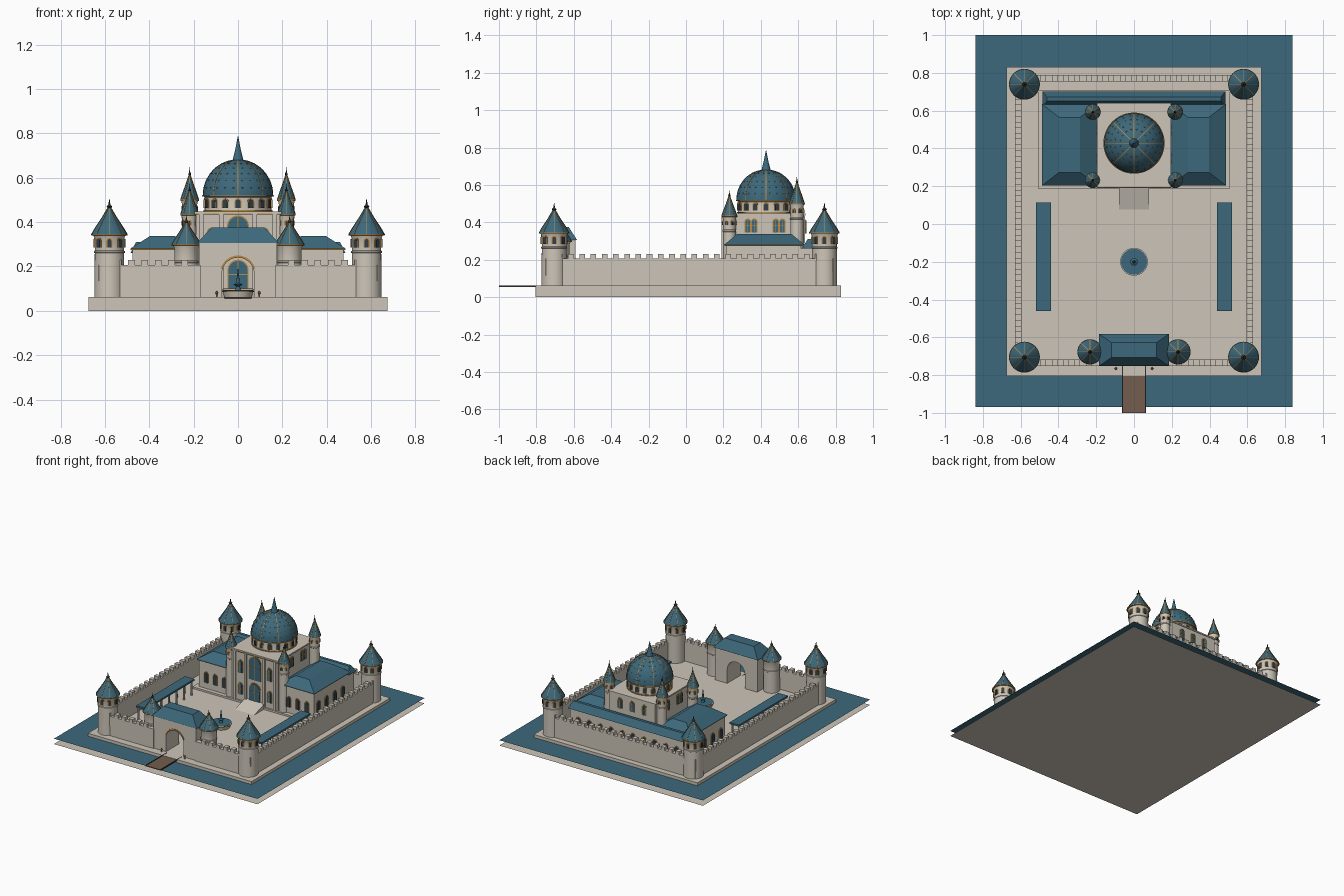
import bpy, bmesh
from math import sin, cos, pi, tau
from mathutils import Matrix, Vector

if "Cube" in bpy.data.objects:
    bpy.data.objects.remove(bpy.data.objects["Cube"])


def material(name, *rgb):
    m = bpy.data.materials.new(name)
    m.use_nodes = True
    m.diffuse_color = (*rgb, 1)
    m.node_tree.nodes["Principled BSDF"].inputs["Base Color"].default_value = (*rgb, 1)
    return m


STONE = material("cream stone", .61, .56, .48)
BLUE = material("slate blue", .046, .14, .2)
GOLD = material("gold trim", .5, .26, .06)
GLASS = material("dark glass", .03, .05, .07)
WOOD = material("brown wood", .17, .11, .075)
IRON = material("dark iron", .03, .03, .035)


def build(name, mat, pieces, smooth=False):
    """Join (verts, faces) pieces into one object."""
    verts, faces = [], []
    for v, f in pieces:
        n = len(verts)
        verts += v
        faces += [[i + n for i in face] for face in f]
    mesh = bpy.data.meshes.new(name)
    mesh.from_pydata([tuple(v) for v in verts], [], faces)
    bm = bmesh.new()
    bm.from_mesh(mesh)
    bmesh.ops.recalc_face_normals(bm, faces=bm.faces)
    bm.to_mesh(mesh)
    bm.free()
    mesh.materials.append(mat)
    ob = bpy.data.objects.new(name, mesh)
    bpy.context.collection.objects.link(ob)
    if smooth:
        bpy.ops.object.select_all(action="DESELECT")
        ob.select_set(True)
        bpy.context.view_layer.objects.active = ob
        bpy.ops.object.shade_smooth_by_angle()
    return ob


def frustum(x0, x1, y0, y1, z0, z1, ix=0, iy=0):
    """Box whose top is pulled in by ix and iy."""
    v = [(x, y, z) for z, a, b in ((z0, 0, 0), (z1, ix, iy))
         for x, y in ((x0 + a, y0 + b), (x1 - a, y0 + b), (x1 - a, y1 - b), (x0 + a, y1 - b))]
    return v, [(3, 2, 1, 0), (4, 5, 6, 7)] + [(i, (i + 1) % 4, (i + 1) % 4 + 4, i + 4) for i in range(4)]


def prism(outline, matrix, depth):
    """Extrude an XZ outline toward local -y."""
    n = len(outline)
    v = [matrix @ Vector((x, y, z)) for y in (0, -depth) for x, z in outline]
    return v, [list(range(n)), list(range(2 * n - 1, n - 1, -1))] + \
        [(i, (i + 1) % n, (i + 1) % n + n, i + n) for i in range(n)]


def lathe(profile, x, y, seg=32):
    v = [(x + r * cos(tau * i / seg), y + r * sin(tau * i / seg), z) for r, z in profile for i in range(seg)]
    f = [(k * seg + i, k * seg + (i + 1) % seg, (k + 1) * seg + (i + 1) % seg, (k + 1) * seg + i)
         for k in range(len(profile) - 1) for i in range(seg)]
    return v, f + [list(range(seg))[::-1], list(range(len(v) - seg, len(v)))]


def ribs(profile, x, y, count, w=.0025, lift=.0025):
    """Thin raised strips running up a turned roof."""
    out = []
    for k in range(count):
        rot = Matrix.Translation((x, y, 0)) @ Matrix.Rotation(tau * k / count, 4, "Z")
        v = [rot @ Vector((r + d, s, z + d)) for r, z in profile for s, d in ((-w, -lift), (-w, lift), (w, lift), (w, -lift))]
        f = [(4 * j + a, 4 * j + (a + 1) % 4, 4 * j + 4 + (a + 1) % 4, 4 * j + 4 + a)
             for j in range(len(profile) - 1) for a in range(4)]
        out.append((v, f))
    return out


def arch(w, h):
    """Round-topped outline standing on z = 0."""
    return [(w / 2, 0)] + [(w / 2 * cos(pi * i / 12), h - w / 2 + w / 2 * sin(pi * i / 12)) for i in range(13)] + [(-w / 2, 0)]


frames, panes, blue_panes = [], [], []


def window(x, y, z, w, h, angle=0, blue=False):
    """Angle 0 faces the front."""
    m = Matrix.Translation((x, y, z)) @ Matrix.Rotation(angle, 4, "Z")
    frames.append(prism(arch(w + .01, h + .006), m, .004))
    target = blue_panes if blue else panes
    target.append(prism(arch(w, h), m, .007))
    if blue:
        frames.append(prism([(-.0015, 0), (.0015, 0), (.0015, h), (-.0015, h)], m, .009))
        frames.append(prism([(-w / 2, h * .5), (w / 2, h * .5), (w / 2, h * .5 + .004), (-w / 2, h * .5 + .004)], m, .009))


def ring_windows(x, y, z, r, w, h, count, blue=False):
    for k in range(count):
        a = tau * k / count
        window(x + (r - .001) * sin(a), y - (r - .001) * cos(a), z, w, h, a, blue)


def tower(name, x, y, r, eave, tip, base=.06, windows=8, wz=.06, seg=32):
    """Round tower with a bell-cast cone roof, ribs and finial."""
    band = eave - .085
    body = [(r * 1.03, base), (r, band), (r * 1.06, band + .002), (r * 1.06, band + .009),
            (r, band + .011), (r, eave - .02), (r * 1.14, eave)]
    build(name + "_body", STONE, [lathe(body, x, y, seg)], True)
    h = tip - eave
    roof = [(r * 1.22, eave), (r * 1.0, eave + h * .16), (r * .52, eave + h * .46), (r * .12, eave + h * .74)]
    build(name + "_roof", BLUE, [lathe(roof, x, y, seg)], True)
    build(name + "_roof_trim", GOLD, ribs(roof, x, y, 8, .0015, .0012)
          + [lathe([(r * 1.18, eave - .005), (r * 1.24, eave - .004), (r * 1.24, eave + .001), (r, eave + .001)], x, y, seg)])
    build(name + "_finial", IRON, [lathe([(r * .08, eave + h * .72), (r * .2, eave + h * .78),
                                          (r * .07, eave + h * .84), (r * .01, tip)], x, y, 12)], True)
    if windows:
        ring_windows(x, y, eave - wz, r, r * .28, r * .58, windows)


# Moat and platform
build("moat_bed", STONE, [([(-.84, -.97, 0), (.84, -.97, 0), (.84, 1, 0), (-.84, 1, 0)], [(0, 1, 2, 3)])])
build("moat_water", BLUE, [([(-.84, -.97, .04), (.84, -.97, .04), (.84, 1, .04), (-.84, 1, .04)], [(0, 1, 2, 3)])])
build("platform", STONE, [frustum(-.675, .675, -.805, .83, 0, .062)])

# Curtain walls with merlons
WX, WF, WB, T = .63, -.752, .788, .034
build("side_walls", STONE, [frustum(s * WX - T * (s > 0), s * WX + T * (s < 0), WF, WB, .06, .207) for s in (-1, 1)])
build("back_wall", STONE, [frustum(-WX, WX, WB - T, WB, .06, .207)])
build("front_walls", STONE, [frustum(min(s * .17, s * WX), max(s * .17, s * WX), WF, WF + T, .06, .207) for s in (-1, 1)])
merlons = []
for k in range(24):
    y = -.675 + k * .06
    for x in (-WX, WX - T):
        merlons.append(frustum(x, x + T, y - .015, y + .015, .205, .23))
for k in range(-9, 10):
    x = k * .06
    for y in [WB - T] + ([WF] if abs(x) > .2 else []):
        merlons.append(frustum(x - .015, x + .015, y, y + T, .205, .23))
build("merlons", STONE, merlons)

# Corner towers
for sx, side in ((-1, "right"), (1, "left")):
    for y, end in ((-.705, "front"), (.74, "back")):
        tower(f"{end}_{side}_tower", sx * .58, y, .066, .345, .505)
    tower(f"gate_{side}_tower", sx * .233, -.677, .054, .3, .43, windows=0)

# Gatehouse with an open arch
hole = [(x, z + .06) for x, z in arch(.146, .18)]
front = [(.175, .06), (.175, .31), (-.175, .31), (-.175, .06)] + hole[::-1]
build("gatehouse", STONE, [prism(front, Matrix.Translation((0, -.59, 0)), .155)])
build("gatehouse_roof", BLUE, [frustum(-.185, .185, -.752, -.582, .305, .375, .065, .045)])
outer = [(x, z + .06) for x, z in arch(.16, .19)]
build("gate_arch_trim", GOLD, [prism(outer[2:-2] + hole[2:-2][::-1], Matrix.Translation((0, -.743, 0)), .006)])
build("gate_lamps", GOLD, [lathe([(.004, .06), (.003, .075), (.007, .08), (.002, .09)], s * .096, -.765, 8) for s in (-1, 1)])

# Drawbridge
build("drawbridge", WOOD, [frustum(-.062, .062, -1, -.75, .054, .06)])
build("drawbridge_rails", IRON, [frustum(s * .06 - .003, s * .06 + .003, -1, -.75, .058, .063) for s in (-1, 1)])

# Palace: plinth, ramp, centre block, wings and back range
build("palace_plinth", STONE, [frustum(-.508, .508, .187, .71, .06, .075)])
build("entrance_ramp", STONE, [([(-.08, .07, .06), (.08, .07, .06), (.08, .2, .06), (-.08, .2, .06), (.08, .2, .1), (-.08, .2, .1)],
                               [(3, 2, 1, 0), (0, 1, 4, 5), (2, 3, 5, 4), (1, 2, 4), (0, 5, 3)])])
build("palace_centre", STONE, [frustum(-.19, .19, .2, .635, .07, .44), frustum(-.196, .196, .194, .64, .438, .448)])
build("facade_pilasters", STONE, [frustum(x - .01, x + .01, .19, .205, .07, .44) for x in (-.165, -.075, .075, .165)])
build("facade_trim", GOLD, [frustum(-.196, .196, .19, .196, .434, .438)])
for s, side in ((-1, "right"), (1, "left")):
    a, b = sorted((s * .2, s * .475))
    build(side + "_wing", STONE, [frustum(a, b, .217, .615, .07, .28)])
    a, b = sorted((s * .195, s * .487))
    build(side + "_wing_roof", BLUE, [frustum(a, b, .203, .635, .28, .337, .09, .07)])
    build(side + "_wing_trim", GOLD, [frustum(a + .003, b - .003, .206, .63, .274, .28)])
    for k in range(3):
        window(s * (.265 + k * .075), .217, .12, .028, .075)
    for k in range(4):
        window(s * .475, .27 + k * .095, .12, .032, .08, s * pi / 2)
    for y in (.33, .365, .48, .515):
        window(s * .19, y, .345, .024, .07, s * pi / 2, True)
    window(s * .12, .2, .28, .03, .09, 0, True)
    window(s * .12, .2, .12, .03, .08, 0, True)
    tower(f"front_{side}_turret", s * .218, .232, .034, .435, .575, windows=6, wz=.05, seg=24)
    tower(f"back_{side}_turret", s * .218, .593, .034, .5, .65, windows=6, wz=.05, seg=24)
build("back_range", STONE, [frustum(-.475, .475, .6, .69, .07, .26)])
build("back_range_roof", BLUE, [frustum(-.485, .485, .62, .702, .26, .31, .025, .03)])
for k in range(10):
    window(-.405 + k * .09, .69, .13, .03, .075, pi)
for x in (-.1, 0, .1):
    window(x, .635, .34, .03, .07, pi, True)
window(0, .2, .1, .085, .125, 0, True)
window(0, .2, .255, .09, .17, 0, True)

# Great dome on its drum
DY, R = .428, .158
build("dome_drum", STONE, [lathe([(.152, .445), (.15, .452), (.15, .51), (.157, .52)], 0, DY, 48)], True)
build("drum_rings", GOLD, [lathe([(r - .006, z), (r, z), (r, z + .006), (r - .006, z + .006)], 0, DY, 48)
                           for r, z in ((.156, .449), (.162, .515))])
ring_windows(0, DY, .464, .15, .022, .038, 16)
dome = [(R * cos(a), .52 + .162 * sin(a)) for a in [pi / 2 * i / 14 * .97 for i in range(15)]]
build("dome", BLUE, [lathe(dome, 0, DY, 48)], True)
build("dome_ribs", GOLD, ribs(dome, 0, DY, 8, .002, .001))
studs = []
for j, i in enumerate((2, 4, 6, 8, 10)):
    r, z = dome[i]
    n = 24 if j < 3 else 16
    for k in range(n):
        a = tau * (k + .5) / n
        studs.append(lathe([(.0005, z - .004), (.004, z), (.0005, z + .004)], r * cos(a), DY + r * sin(a), 6))
build("dome_studs", GOLD, studs)
build("dome_spire", BLUE, [lathe([(.026, .674), (.022, .69), (.014, .72), (.001, .786)], 0, DY, 16)], True)

# Garden colonnades
for s, side in ((-1, "right"), (1, "left")):
    build(side + "_colonnade_roof", BLUE, [frustum(s * .479 - .039, s * .479 + .039, -.46, .115, .165, .178)])
    build(side + "_colonnade_posts", STONE, [lathe([(.007, .06), (.006, .166)], s * .479 + dx, -.445 + k * .09, 10)
                                             for k in range(7) for dx in (-.03, .03)], True)

# Fountain
build("fountain_basin", STONE, [lathe([(.062, .06), (.07, .09), (.073, .092), (.066, .092), (.064, .085)], 0, -.2)], True)
build("fountain_water", BLUE, [lathe([(.069, .084), (.069, .094)], 0, -.2)])
build("fountain_rim", GOLD, [lathe([(.07, .084), (.0735, .084), (.0735, .089), (.07, .089)], 0, -.2)])
build("fountain_column", BLUE, [lathe([(.014, .09), (.009, .11), (.02, .118), (.008, .125), (.001, .19)], 0, -.2, 16)], True)

# Collected window parts
build("window_frames", GOLD, frames)
build("window_panes", GLASS, panes)
build("blue_window_panes", BLUE, blue_panes)
